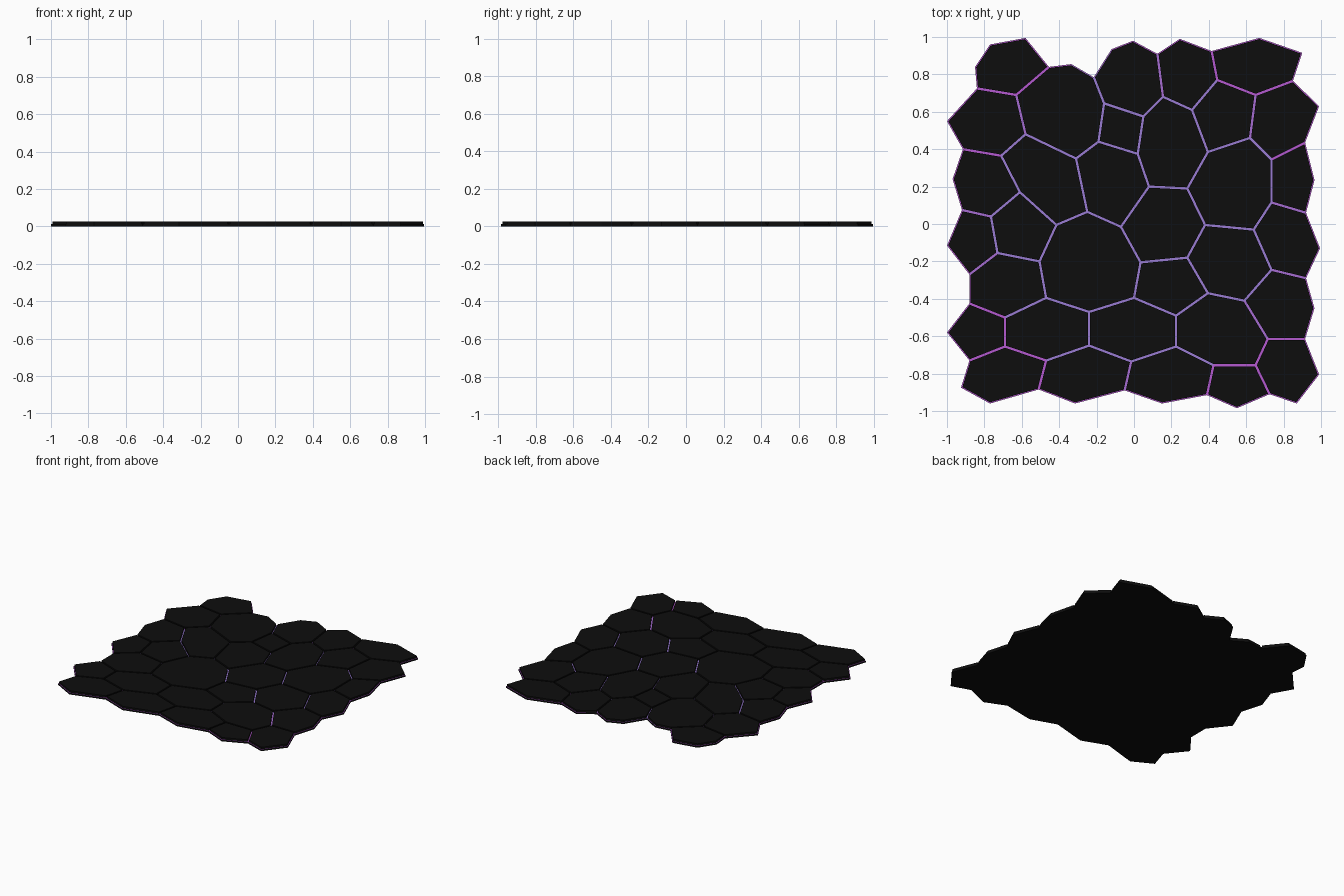
import bpy, bmesh, math

if "Cube" in bpy.data.objects:
    bpy.data.objects.remove(bpy.data.objects["Cube"])

BASE_Z, TOP_Z, GAP = 0.012, 0.027, 0.006

# Outer rim, clockwise from the top left corner (hundredths of a unit)
RIM = [(-77, 96), (-58, 99.5), (-45.5, 84), (-33.5, 85.5), (-21.5, 78.5), (-12, 93.5), (-0.5, 98),
       (12.5, 91), (24.5, 99), (41.5, 92.5), (67, 99.5), (90, 91.5), (85, 76.5), (99, 63),
       (91.5, 43.5), (96.5, 23.5), (92, 6), (99.5, -13), (92, -29), (96.5, -45), (91.5, -61.5),
       (99, -80.5), (87, -96), (72.5, -91), (55, -98.5), (39, -91.5), (15, -96), (-5, -89),
       (-31.5, -96), (-51, -88.5), (-77, -96), (-92.5, -87.5), (-88, -73), (-100, -58),
       (-88, -42.5), (-88, -27), (-100, -11.5), (-92, 7.5), (-97, 24), (-91.5, 40),
       (-100, 55), (-84, 72.5), (-85, 84)]

# Zigzag seams crossing the slab from left to right
ROWS = [
    [(-84, 72.5), (-63, 69), (-45.5, 84)],
    [(-91.5, 40), (-71, 36.5), (-58, 48), (-31, 35), (-19, 44), (-16, 64.5), (5, 57.5),
     (15.5, 68), (31, 61), (44.5, 77), (65, 69), (85, 76.5)],
    [(-92, 7.5), (-76.5, 4), (-61, 17), (-41.5, -0.5), (-25, 6.5), (-7, -1.5), (8, 20),
     (28.5, 19), (39.5, 38.5), (62, 46), (73.5, 34.5), (91.5, 43.5)],
    [(-88, -27), (-73, -15.5), (-50.5, -20), (-47, -39.5), (-24, -47), (0, -39.5), (3.5, -20.5),
     (28.5, -18), (38, -0.5), (64, -3), (73.5, 11.5), (92, 6)],
    [(-88, -42.5), (-69, -50), (-69, -65.5), (-47, -73), (-24, -65), (-1.5, -73.5), (22.5, -65.5),
     (22.5, -49), (39.5, -37), (59, -41), (73.5, -24.5), (92, -29)],
    [(22.5, -65.5), (42.5, -75.5), (65, -75.5), (71.5, -61.5), (91.5, -61.5)],
]
# Short seams tying one row to the next: row -> point indices above, indices below
TIES = {0: ([1], [2]),
        1: ([1, 3, 8, 10], [2, 4, 8, 9]),
        2: ([1, 3, 5, 7, 10], [1, 2, 6, 8, 10]),
        3: ([3, 4, 5, 7, 9], [1, 4, 7, 8, 10]),
        4: ([9], [3])}
# Short seams running out to the rim: row, point index, rim index
SPURS = [(1, 5, 4), (1, 7, 7), (1, 9, 9), (4, 2, 32), (4, 3, 29), (4, 5, 27), (5, 1, 25), (5, 2, 23)]

# Collect the seam network
links = {}


def link(a, b):
    links.setdefault(a, set()).add(b)
    links.setdefault(b, set()).add(a)


for path in ROWS + [RIM + RIM[:1]]:
    for a, b in zip(path, path[1:]):
        link(a, b)
for r, (upper, lower) in TIES.items():
    for i, j in zip(upper, lower):
        link(ROWS[r][i], ROWS[r + 1][j])
for r, i, k in SPURS:
    link(ROWS[r][i], RIM[k])
for other in (ROWS[1][4], ROWS[1][6], ROWS[2][6]):   # small four-sided cell
    link((2, 37.5), other)


def find_cells():
    """Walk the network, always turning the same way, to get each closed cell."""
    order = {p: sorted(n, key=lambda q: math.atan2(q[1] - p[1], q[0] - p[0]))
             for p, n in links.items()}
    done, cells = set(), []
    for start in [(a, b) for a in links for b in order[a]]:
        loop, (a, b) = [], start
        while (a, b) not in done:
            done.add((a, b))
            loop.append(a)
            ring = order[b]
            a, b = b, ring[ring.index(a) - 1]
        area = sum(p[0] * q[1] - q[0] * p[1] for p, q in zip(loop, loop[1:] + loop[:1]))
        if area > 0:
            cells.append(loop)
    return cells


def material(name, rgb):
    m = bpy.data.materials.new(name)
    m.diffuse_color = (*rgb, 1)
    m.use_nodes = True
    m.node_tree.nodes["Principled BSDF"].inputs["Base Color"].default_value = m.diffuse_color
    return m


black = material("black", (0.004, 0.004, 0.004))
lavender = material("lavender", (0.32, 0.20, 0.65))
violet = material("violet", (0.38, 0.15, 0.64))
magenta = material("magenta", (0.46, 0.10, 0.63))


def finish(name, bm, mats):
    me = bpy.data.meshes.new(name)
    bm.to_mesh(me)
    bm.free()
    for m in mats:
        me.materials.append(m)
    bpy.context.collection.objects.link(bpy.data.objects.new(name, me))


# Base plate: cell floors with a seam border around each
bm = bmesh.new()
verts = {p: bm.verts.new((p[0] / 100, p[1] / 100, BASE_Z)) for p in links}
floors = [bm.faces.new([verts[p] for p in c]) for c in find_cells()]
bm.normal_update()
seams = bmesh.ops.inset_individual(bm, faces=floors, thickness=GAP, use_even_offset=True)["faces"]
for f in seams:   # seam colour shifts with distance from the middle
    r = f.calc_center_median().xy.length
    f.material_index = 1 if r < 0.80 else 2 if r < 0.88 else 3
tile_shapes = [[v.co.copy() for v in f.verts] for f in floors]

# Base plate: outer wall and underside, welded to the floors
high = [bm.verts.new((x / 100, y / 100, BASE_Z)) for x, y in RIM]
low = [bm.verts.new((x / 100, y / 100, 0)) for x, y in RIM]
for i in range(len(RIM)):
    bm.faces.new((high[i - 1], high[i], low[i], low[i - 1]))
bm.faces.new(low)
bmesh.ops.remove_doubles(bm, verts=bm.verts[:], dist=0.0001)
finish("base_plate", bm, [black, lavender, violet, magenta])

# Raised tiles standing on the cell floors
bm = bmesh.new()
for shape in tile_shapes:
    low = [bm.verts.new(co) for co in shape]
    high = [bm.verts.new((co.x, co.y, TOP_Z)) for co in shape]
    bm.faces.new(high)
    for i in range(len(shape)):
        bm.faces.new((low[i - 1], low[i], high[i], high[i - 1]))
finish("raised_tiles", bm, [black])
